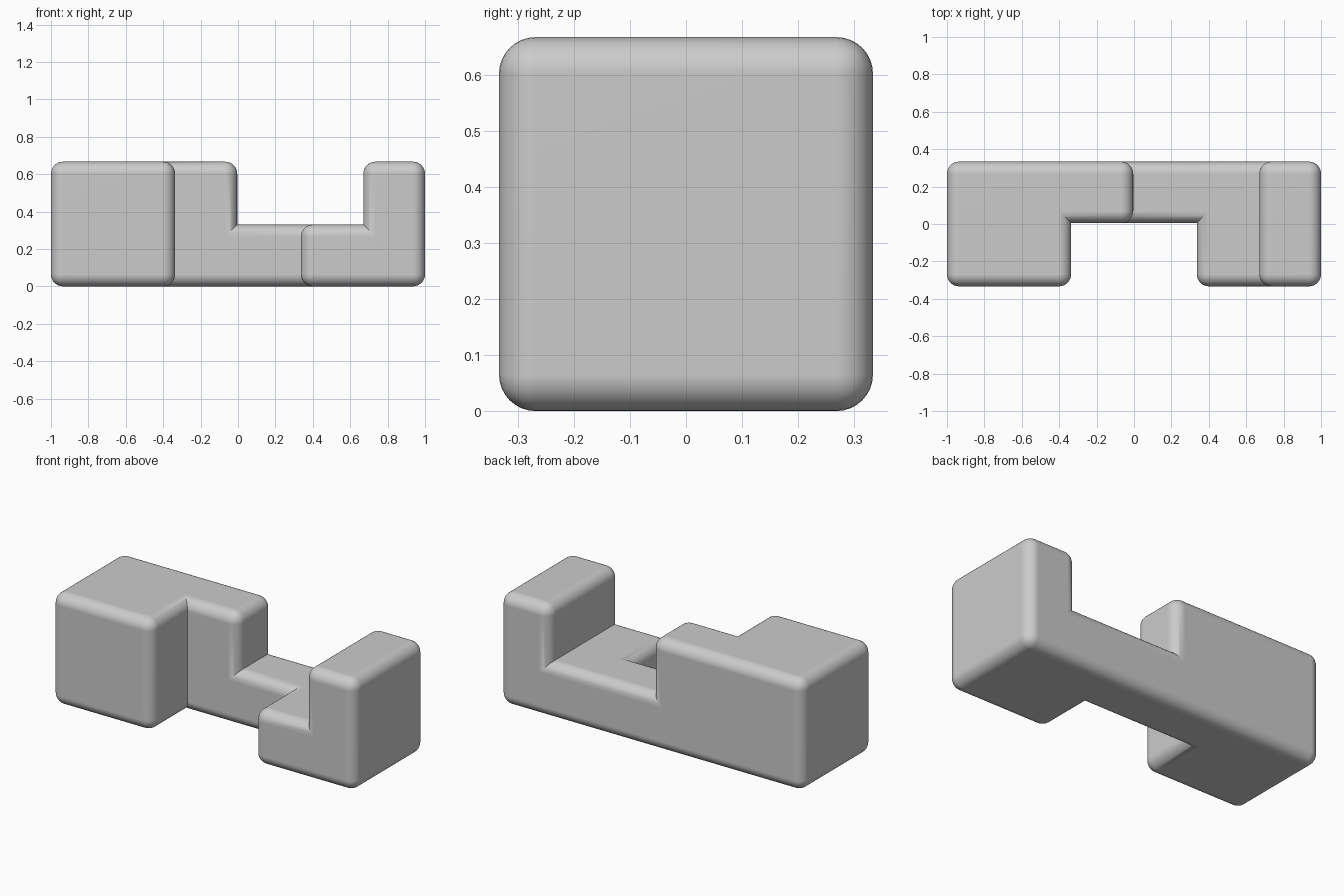
import bpy, bmesh, math
from mathutils import Vector

cube = bpy.data.objects.get("Cube")
if cube:
    bpy.data.objects.remove(cube, do_unlink=True)

LENGTH, SIDE, ROUND = 2.0, 2 / 3, 0.065


def box(name, low, high):
    """Box object between two opposite corners."""
    low, high = Vector(low), Vector(high)
    bm = bmesh.new()
    bmesh.ops.create_cube(bm, size=1)
    bmesh.ops.scale(bm, vec=high - low, verts=bm.verts)
    bmesh.ops.translate(bm, vec=(low + high) / 2, verts=bm.verts)
    mesh = bpy.data.meshes.new(name)
    bm.to_mesh(mesh)
    bm.free()
    obj = bpy.data.objects.new(name, mesh)
    bpy.context.scene.collection.objects.link(obj)
    return obj


# Square bar with a front notch and a top notch
bar = box("notched_bar", (-LENGTH / 2, -SIDE / 2, 0), (LENGTH / 2, SIDE / 2, SIDE))
cutters = [
    box("front_notch_cutter", (-0.336, -1, -1), (0.336, 0.005, 1)),
    box("top_notch_cutter", (-0.004, -1, 0.33), (0.67, 1, 1)),
]
for cutter in cutters:
    cutter.hide_render = True
    cut = bar.modifiers.new(cutter.name, "BOOLEAN")
    cut.operation = "DIFFERENCE"
    cut.solver = "EXACT"
    cut.object = cutter

depsgraph = bpy.context.evaluated_depsgraph_get()
solid = bpy.data.meshes.new_from_object(bar.evaluated_get(depsgraph))
bar.modifiers.clear()
bar.data = solid
for cutter in cutters:
    bpy.data.objects.remove(cutter, do_unlink=True)

# Round the outward edges only; the inner corners stay sharp
bm = bmesh.new()
bm.from_mesh(solid)
bmesh.ops.remove_doubles(bm, verts=bm.verts, dist=0.0001)
bmesh.ops.dissolve_limit(bm, angle_limit=0.01, verts=bm.verts, edges=bm.edges)
bmesh.ops.recalc_face_normals(bm, faces=bm.faces)
outer = [e for e in bm.edges if e.is_manifold and e.calc_face_angle_signed() > 0.5]
bmesh.ops.bevel(bm, geom=outer, offset=ROUND, offset_type="OFFSET", segments=8,
                profile=0.5, affect="EDGES", clamp_overlap=False)
bm.to_mesh(solid)
bm.free()

# Plain grey finish
grey = bpy.data.materials.new("light_grey")
grey.use_nodes = True
colour = (0.6, 0.6, 0.6, 1)
grey.diffuse_color = colour
grey.node_tree.nodes["Principled BSDF"].inputs["Base Color"].default_value = colour
solid.materials.clear()
solid.materials.append(grey)

# Smooth rounded edges, flat sides
bpy.ops.object.select_all(action="DESELECT")
bar.select_set(True)
bpy.context.view_layer.objects.active = bar
bpy.ops.object.shade_smooth_by_angle(angle=math.radians(35))
weighted = bar.modifiers.new("flat_sides", "WEIGHTED_NORMAL")
weighted.keep_sharp = True
